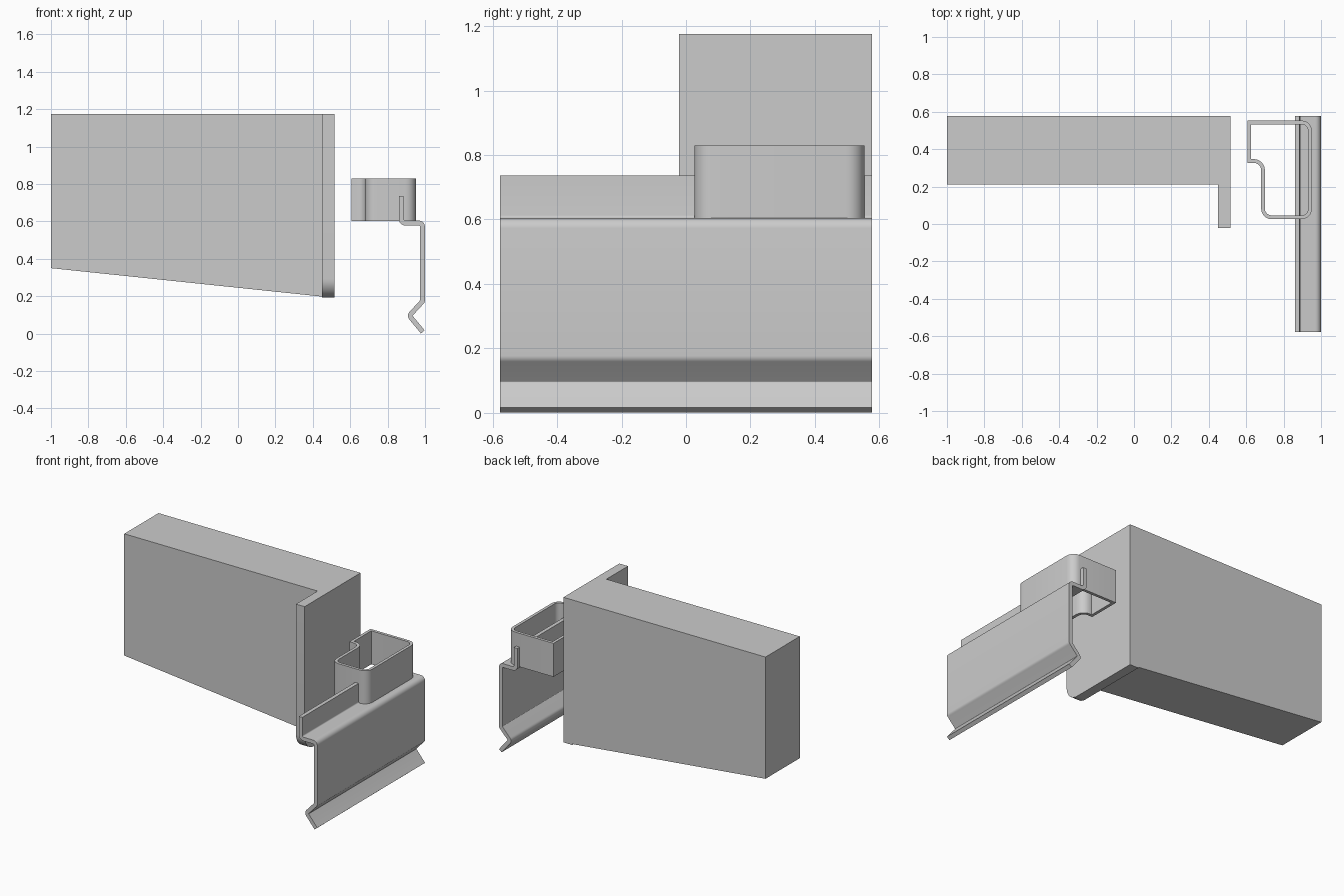
import bpy, bmesh, math
from mathutils import Vector

if "Cube" in bpy.data.objects:
    bpy.data.objects.remove(bpy.data.objects["Cube"])


def finish(bm, name, smooth=True):
    bmesh.ops.recalc_face_normals(bm, faces=bm.faces[:])
    me = bpy.data.meshes.new(name)
    bm.to_mesh(me)
    bm.free()
    ob = bpy.data.objects.new(name, me)
    bpy.context.collection.objects.link(ob)
    if smooth:
        bpy.ops.object.select_all(action='DESELECT')
        ob.select_set(True)
        bpy.context.view_layer.objects.active = ob
        bpy.ops.object.shade_smooth_by_angle(angle=math.radians(30))
    return ob


def offset_path(corners, d, closed, seg=6):
    """Offset a 2D path to its left by d, rounding corners (x, y, radius)."""
    n, out = len(corners), []
    for i, (x, y, r) in enumerate(corners):
        p = Vector((x, y))
        a = Vector(corners[i - 1][:2])
        b = Vector(corners[(i + 1) % n][:2])
        first, last = not closed and i == 0, not closed and i == n - 1
        u = (b - p if first else p - a).normalized()
        v = (p - a if last else b - p).normalized()
        nu, nv = Vector((-u.y, u.x)), Vector((-v.y, v.x))
        q = p + (nu + nv) * d / (1 + nu.dot(nv))
        if first or last or r == 0:
            out.append(q)
            continue
        turn = math.copysign(1, u.cross(v))
        rr = max(r - turn * d, 0.003)
        ang = u.angle(v)
        start = q - u * rr * math.tan(ang / 2)
        centre = start + nu * turn * rr
        for k in range(seg + 1):
            t = turn * ang * k / seg
            w = start - centre
            out.append(centre + Vector((w.x * math.cos(t) - w.y * math.sin(t),
                                        w.x * math.sin(t) + w.y * math.cos(t))))
    return out


def sheet(name, corners, thick, lo, hi, place, closed=False):
    """Constant-thickness wall following a path, extruded from lo to hi."""
    bm = bmesh.new()
    sides = [offset_path(corners, s * thick / 2, closed) for s in (1, -1)]
    L0, R0, L1, R1 = [[bm.verts.new(place(p.x, p.y, h)) for p in s]
                      for h in (lo, hi) for s in sides]
    n = len(L0)
    for i in range(n if closed else n - 1):
        j = (i + 1) % n
        for A, B in ((L0, R0), (R0, R1), (R1, L1), (L1, L0)):
            bm.faces.new((A[i], A[j], B[j], B[i]))
    if not closed:
        for i in (0, -1):
            bm.faces.new((L0[i], R0[i], R1[i], L1[i]))
    return finish(bm, name)


def prism(name, pts, move):
    """Extrude a closed 3D outline along a vector."""
    bm = bmesh.new()
    f = bm.faces.new([bm.verts.new(p) for p in pts])
    ext = bmesh.ops.extrude_face_region(bm, geom=[f], use_keep_orig=True)
    vs = [g for g in ext['geom'] if isinstance(g, bmesh.types.BMVert)]
    bmesh.ops.translate(bm, verts=vs, vec=move)
    return finish(bm, name)


# Main block with sloping underside
X0, X1, TOP, BACK = -1.0, 0.45, 1.175, 0.577
prism("main_block", [(X0, 0.21, 0.35), (X1, 0.21, 0.198),
                     (X1, 0.21, TOP), (X0, 0.21, TOP)], (0, BACK - 0.21, 0))

# End flange with a rounded lower front corner
R, FY, FZ = 0.10, -0.022, 0.192
outline = [(X1, BACK, FZ), (X1, BACK, TOP), (X1, FY, TOP)]
for k in range(11):
    a = math.pi + k * math.pi / 20
    outline.append((X1, FY + R + R * math.cos(a), FZ + R + R * math.sin(a)))
prism("end_flange", outline, (0.065, 0, 0))

# Long bent rail, profile in the xz plane
sheet("bent_rail",
      [(0.873, 0.736, 0), (0.873, 0.591, 0.022), (0.986, 0.591, 0.018),
       (0.986, 0.172, 0.014), (0.916, 0.096, 0.016), (0.988, 0.009, 0)],
      0.026, -0.577, 0.577, lambda a, b, h: (a, h, b))

# Upright hollow collar, profile in the xy plane
sheet("collar",
      [(0.616, 0.337, 0), (0.69, 0.337, 0.05), (0.69, 0.036, 0.045),
       (0.941, 0.036, 0.045), (0.941, 0.543, 0.045), (0.616, 0.543, 0)],
      0.02, 0.602, 0.829, lambda a, b, h: (a, b, h), closed=True)
